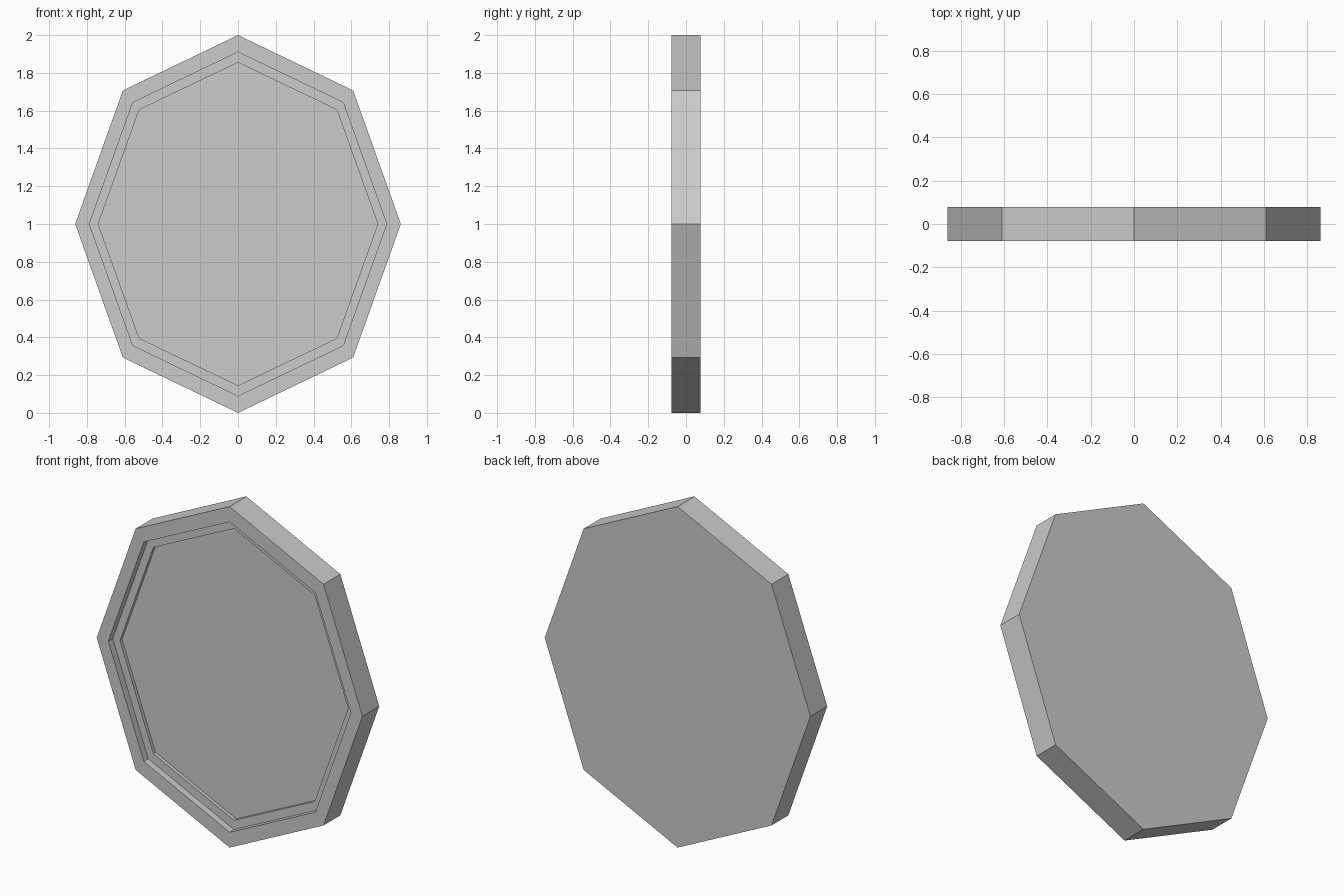
import bpy, bmesh
from math import sin, cos, pi

if "Cube" in bpy.data.objects:
    bpy.data.objects.remove(bpy.data.objects["Cube"])

SIDES = 8
HALF = 0.078

grey = bpy.data.materials.new("plain grey")
grey.use_nodes = True
colour = (0.6, 0.6, 0.6, 1)
grey.diffuse_color = colour
grey.node_tree.nodes["Principled BSDF"].inputs["Base Color"].default_value = colour

# Each ring: half width, half height, y
rings = [
    (0.862, 1.0, HALF),            # back rim
    (0.862, 1.0, -HALF),           # front rim
    (0.787, 0.91, -HALF),          # frame inner edge
    (0.787, 0.91, -HALF + 0.041),  # first step
    (0.74, 0.855, -HALF + 0.041),
    (0.74, 0.855, -HALF + 0.061),  # recessed panel
]

bm = bmesh.new()
loops = []
for w, h, y in rings:
    angles = [2 * pi * i / SIDES for i in range(SIDES)]
    loops.append([bm.verts.new((w * cos(a), y, 1 + h * sin(a))) for a in angles])

# Walls and steps between rings, then the back and the panel
for a, b in zip(loops, loops[1:]):
    for i in range(SIDES):
        j = (i + 1) % SIDES
        bm.faces.new((a[i], a[j], b[j], b[i]))
bm.faces.new(loops[0])
bm.faces.new(loops[-1])
bmesh.ops.recalc_face_normals(bm, faces=bm.faces)

mesh = bpy.data.meshes.new("octagonal_frame")
bm.to_mesh(mesh)
bm.free()
mesh.materials.append(grey)
frame = bpy.data.objects.new("octagonal_frame", mesh)
bpy.context.collection.objects.link(frame)
